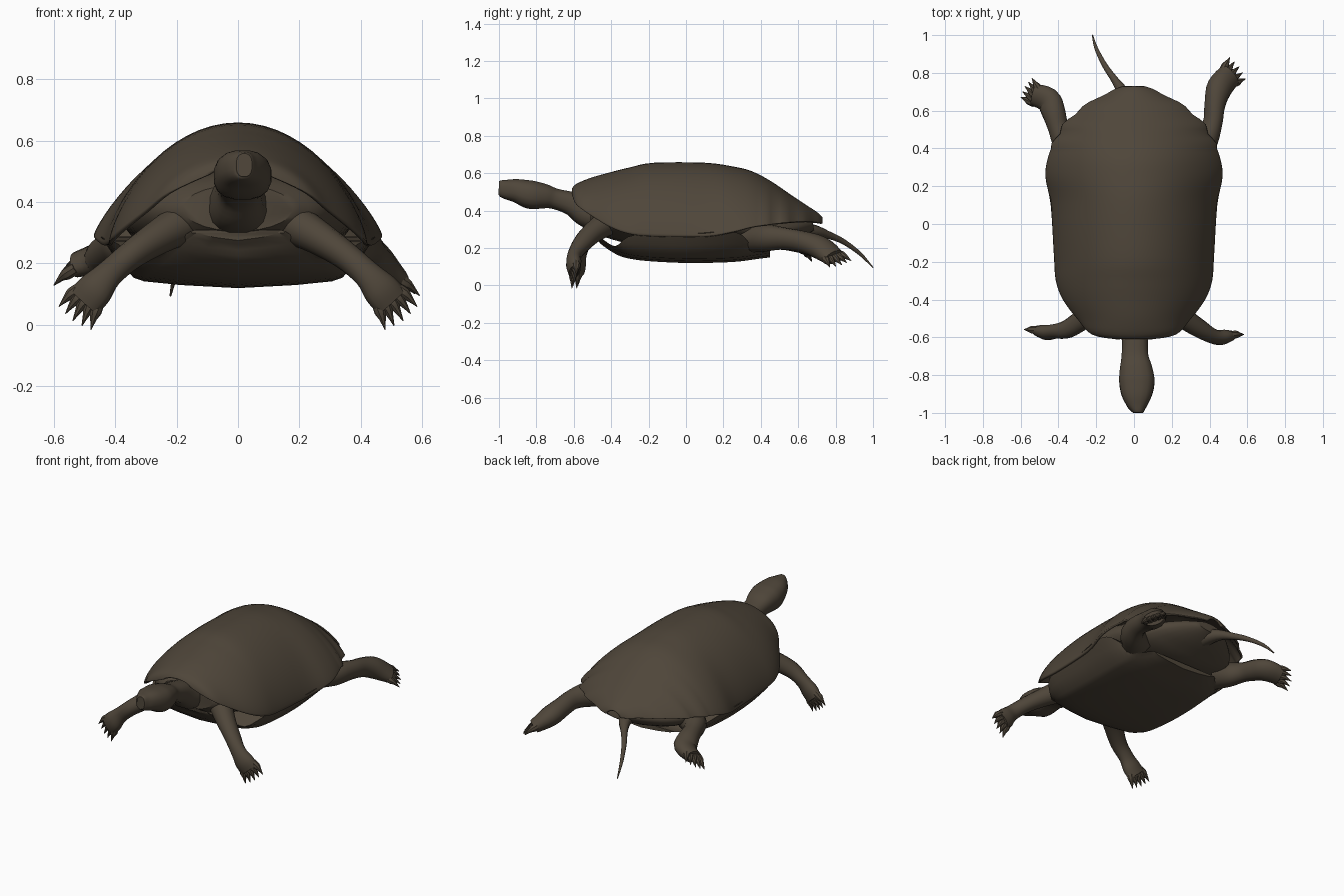
import bpy, bmesh, math
from mathutils import Vector

if "Cube" in bpy.data.objects:
    bpy.data.objects.remove(bpy.data.objects["Cube"])

mat = bpy.data.materials.new("dark brown")
mat.diffuse_color = (0.078, 0.061, 0.042, 1)
mat.use_nodes = True
mat.node_tree.nodes["Principled BSDF"].inputs["Base Color"].default_value = mat.diffuse_color


def spline(rows, n):
    """Smooth (Catmull-Rom) interpolation of rows of numbers."""
    out = []
    for i in range(len(rows) - 1):
        a, b = rows[max(i - 1, 0)], rows[i]
        c, d = rows[i + 1], rows[min(i + 2, len(rows) - 1)]
        for k in range(n):
            t = k / n
            out.append([0.5 * (2*q + (r - p)*t + (2*p - 5*q + 4*r - s)*t*t
                               + (3*q - p - 3*r + s)*t**3)
                        for p, q, r, s in zip(a, b, c, d)])
    out.append(list(rows[-1]))
    return out


def loft(rings, closed=True, bm=None):
    """Skin a list of point rings; closed rings get end caps."""
    bm = bm or bmesh.new()
    vs = [[bm.verts.new(p) for p in ring] for ring in rings]
    n = len(vs[0])
    for a, b in zip(vs, vs[1:]):
        for i in range(n if closed else n - 1):
            j = (i + 1) % n
            bm.faces.new((a[i], a[j], b[j], b[i]))
    if closed:
        bm.faces.new(vs[0])
        bm.faces.new(vs[-1])
    return bm


def finish(name, bm, angle=40):
    bmesh.ops.recalc_face_normals(bm, faces=bm.faces[:])
    me = bpy.data.meshes.new(name)
    bm.to_mesh(me)
    bm.free()
    me.materials.append(mat)
    ob = bpy.data.objects.new(name, me)
    bpy.context.collection.objects.link(ob)
    bpy.ops.object.select_all(action='DESELECT')
    ob.select_set(True)
    bpy.context.view_layer.objects.active = ob
    bpy.ops.object.shade_smooth_by_angle(angle=math.radians(angle))
    return ob


def tube_rings(rows, flat, sides=14, n=4, power=1.0):
    """Rows are x, y, z, half width, half thickness; flat is the thin direction."""
    rows = spline(rows, n)
    pts = [Vector(r[:3]) for r in rows]
    flat = Vector(flat)
    rings = []
    for i, r in enumerate(rows):
        t = (pts[min(i + 1, len(pts) - 1)] - pts[max(i - 1, 0)]).normalized()
        s = t.cross(flat).normalized()
        nrm = s.cross(t)
        ring = []
        for k in range(sides):
            a = 2 * math.pi * (k + 0.5) / sides
            c, d = math.cos(a), math.sin(a)
            c = math.copysign(abs(c)**power, c)
            d = math.copysign(abs(d)**power, d)
            ring.append(pts[i] + s * (r[3] * c) + nrm * (r[4] * d))
        rings.append(ring)
    return rings, pts[-1], s, rows[-1]


def tube(name, rows, flat, **kw):
    return finish(name, loft(tube_rings(rows, flat, **kw)[0]))


def limb(name, rows, flat, aim, length):
    """Leg tube with a fan of five clawed toes at the end."""
    rings, p, s, last = tube_rings(rows, flat)
    bm = loft(rings)
    aim = Vector(aim).normalized()
    s = (s - aim * s.dot(aim)).normalized()
    for k in range(-2, 3):
        d = (aim + s * 0.17 * k).normalized()
        base = p + s * (k * 0.40 * last[3]) - d * 0.03
        ln = length * (1 - 0.06 * abs(k)) + 0.03
        toe = []
        for f, rad, drop in ((0, .02, 0), (.4, .021, 0), (.65, .012, .002), (1, .0015, .012)):
            q = base + d * (f * ln) - Vector((0, 0, drop))
            toe.append([*q, rad, rad])
        loft(tube_rings(toe, flat, sides=8, n=2)[0], bm=bm)
    return finish(name, bm)


# Upper shell: arches along y (y, half width, rim z, ridge z)
stations = [(-.605, .09, .49, .515), (-.58, .22, .43, .54), (-.5, .295, .37, .572),
            (-.4, .37, .31, .60), (-.3, .408, .275, .625), (-.17, .418, .262, .65),
            (.1, .435, .26, .65), (.25, .463, .285, .63), (.35, .45, .31, .605),
            (.45, .41, .325, .553), (.55, .345, .335, .485), (.64, .23, .34, .425),
            (.70, .12, .335, .385), (.725, .04, .33, .36)]
rings = []
for y, w, rim, top in spline(stations, 4):
    p = 1.42 + 0.3 * min(max(y / .3, 0), 1)        # flatter flanks toward the rear
    if y > 0.4:                                    # scalloped rear margin
        w += 0.010 * math.sin((y - 0.4) * 62)
    ring = []
    for k in range(33):
        a = math.pi * (k / 32 - 0.5)
        ring.append((w * math.sin(a), y, rim + (top - rim) * max(math.cos(a), 0)**p))
    rings.append(ring)
shell = finish("upper_shell", loft(rings, closed=False))
solid = shell.modifiers.new("thickness", 'SOLIDIFY')
solid.thickness = 0.012
solid.offset = 0

# Lower shell with side bridges (y, plate half width, bottom z, outer x, outer z)
stations = [(-.51, .14, .275, .15, .30), (-.46, .21, .225, .22, .255), (-.38, .28, .17, .31, .21),
            (-.31, .32, .145, .385, .26), (-.2, .335, .13, .415, .275), (0, .34, .12, .428, .275),
            (.2, .335, .123, .448, .288), (.3, .32, .13, .42, .27), (.37, .29, .14, .31, .185),
            (.45, .22, .15, .225, .185)]
rings = []
for y, w, zb, xo, zo in spline(stations, 3):
    half = [(w * .55, zb + .010), (w * .9, zb + .022), (w, zb + .034),
            ((w + xo) / 2 + .010, (zb + .034 + zo) / 2), (xo, zo), (xo * .6, zo)]
    prof = [(0, zb)] + half + [(0, zo)] + [(-x, z) for x, z in reversed(half)]
    rings.append([(x, y + 0.025 * (1 - min(abs(x) / .12, 1)) * (1 if y < -.48 else 0), z)
                  for x, z in prof])
finish("lower_shell", loft(rings))

# Skin inside the shell
tube("body", [(0, -.51, .38, .18, .075), (0, -.42, .375, .29, .12), (0, -.2, .36, .36, .15),
              (0, .2, .35, .38, .14), (0, .42, .30, .34, .11), (0, .53, .30, .28, .08),
              (0, .62, .315, .18, .055), (0, .68, .325, .08, .03)], (0, 0, 1), sides=24)

# Neck and head
tube("neck_and_head",
     [(0, -.42, .38, .12, .09), (0, -.52, .395, .09, .09), (.005, -.61, .437, .07, .065),
      (.005, -.7, .463, .072, .056), (.01, -.76, .477, .086, .067), (.015, -.83, .485, .095, .077),
      (.015, -.9, .505, .083, .065), (.017, -.955, .513, .058, .054), (.02, -.988, .519, .036, .045),
      (.02, -1.0, .52, .026, .038)], (0, 0, 1), sides=16, power=.8)

# Front legs, nearly mirrored: elbow forward, hand straight down
for side, label, dy in ((1, "right", -.012), (-1, "left", .014)):
    limb("front_leg_" + label,
         [(side * .17, -.42, .335, .07, .07), (side * .26, -.495, .285, .056, .058),
          (side * .35, -.555, .225, .046, .05), (side * .42, -.583 + dy, .165, .046, .038),
          (side * .465, -.588 + dy, .115, .060, .04), (side * .50, -.583 + dy, .075, .060, .03)],
         (0, -1, .3), (side * .6, -.05, -.8), .062)

# Hind legs, each turned differently
limb("hind_leg_right",
     [(.28, .36, .25, .09, .075), (.37, .43, .255, .07, .074), (.415, .53, .25, .052, .06),
      (.428, .63, .232, .056, .058), (.452, .72, .20, .070, .06), (.51, .79, .15, .066, .04)],
     (.4, 0, .9), (.65, .6, -.4), .07)
limb("hind_leg_left",
     [(-.28, .36, .25, .09, .075), (-.36, .43, .255, .07, .074), (-.40, .51, .25, .056, .06),
      (-.425, .59, .238, .064, .058), (-.455, .655, .218, .070, .05), (-.53, .685, .195, .06, .038)],
     (-.3, -.3, .9), (-.7, .65, -.35), .07)

# Tail
tube("tail", [(0, .5, .285, .10, .06), (-.02, .6, .295, .06, .05), (-.055, .69, .29, .036, .033),
              (-.10, .76, .27, .021, .021), (-.155, .84, .235, .015, .015),
              (-.20, .93, .17, .010, .010), (-.22, 1.0, .095, .003, .003)], (0, 0, 1), sides=10)
